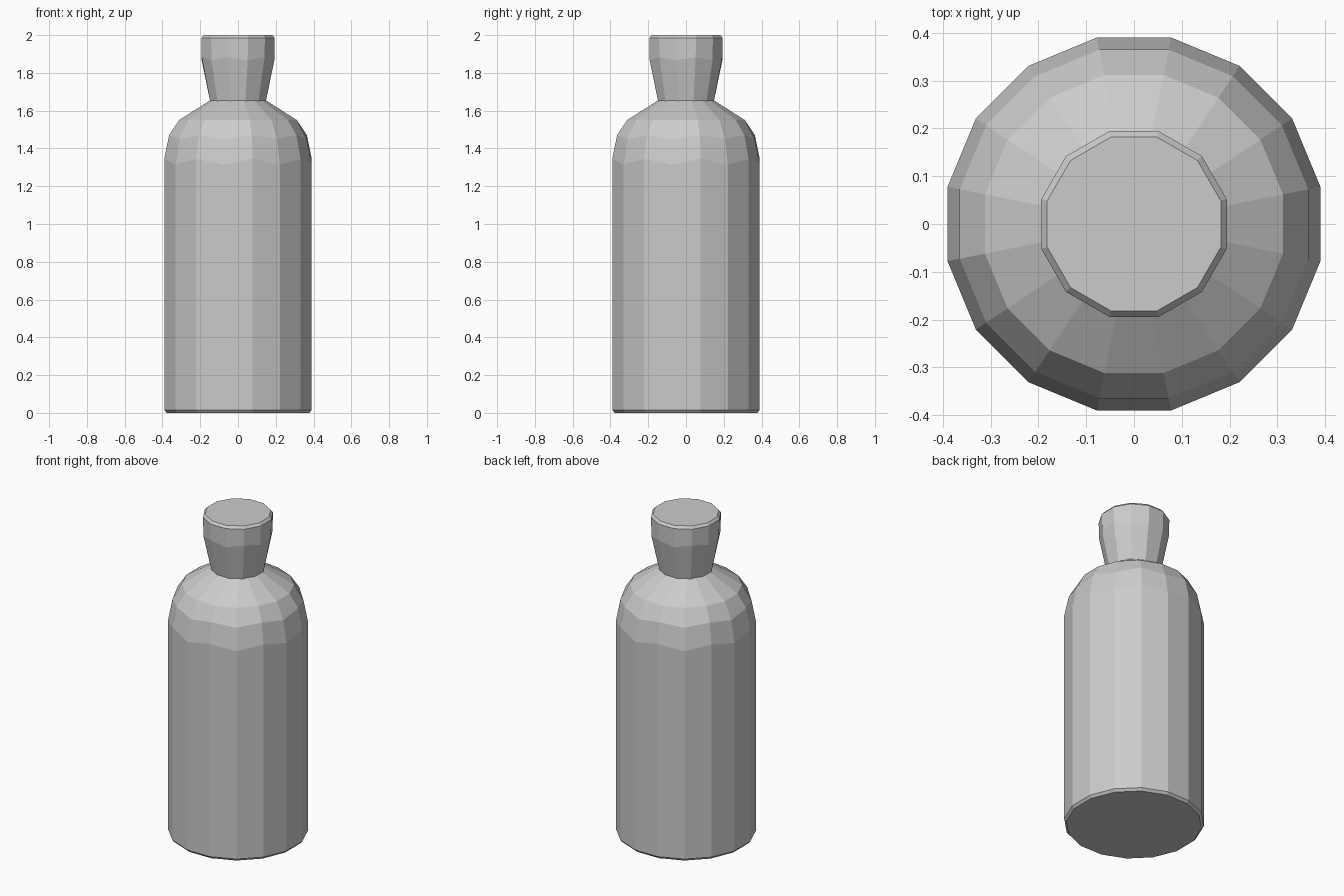
import bpy
import bmesh
from math import cos, sin, tau

cube = bpy.data.objects.get("Cube")
if cube:
    bpy.data.objects.remove(cube, do_unlink=True)

grey = bpy.data.materials.new("plain grey")
grey.use_nodes = True
colour = (0.6, 0.6, 0.6, 1)
grey.diffuse_color = colour
grey.node_tree.nodes["Principled BSDF"].inputs["Base Color"].default_value = colour


def lathe(name, profile, sides):
    """Closed faceted solid from (radius, height, wave) rings, flat side to the front."""
    bm = bmesh.new()
    rings = []
    for radius, height, wave in profile:
        ring = []
        for i in range(sides):
            angle = (i + 0.5) * tau / sides
            z = height + wave * (-1) ** i
            ring.append(bm.verts.new((radius * cos(angle), radius * sin(angle), z)))
        rings.append(ring)
    for low, high in zip(rings, rings[1:]):
        for i in range(sides):
            j = (i + 1) % sides
            bm.faces.new((low[i], low[j], high[j], high[i]))
    bm.faces.new(rings[0][::-1])
    bm.faces.new(rings[-1])
    mesh = bpy.data.meshes.new(name)
    bm.to_mesh(mesh)
    bm.free()
    mesh.materials.append(grey)
    obj = bpy.data.objects.new(name, mesh)
    bpy.context.collection.objects.link(obj)
    return obj


# Bottle body with a small foot bevel and a hand-cut, wavy shoulder
lathe("bottle_body", [
    (0.385, 0, 0), (0.398, 0.015, 0), (0.398, 1.33, 0.015),
    (0.372, 1.46, 0.01), (0.318, 1.55, 0), (0.15, 1.655, 0),
], 16)

# Flared stopper with a bevelled top
lathe("stopper", [
    (0.153, 1.65, 0), (0.199, 1.875, 0.008), (0.201, 1.985, 0), (0.188, 2, 0),
], 12)
